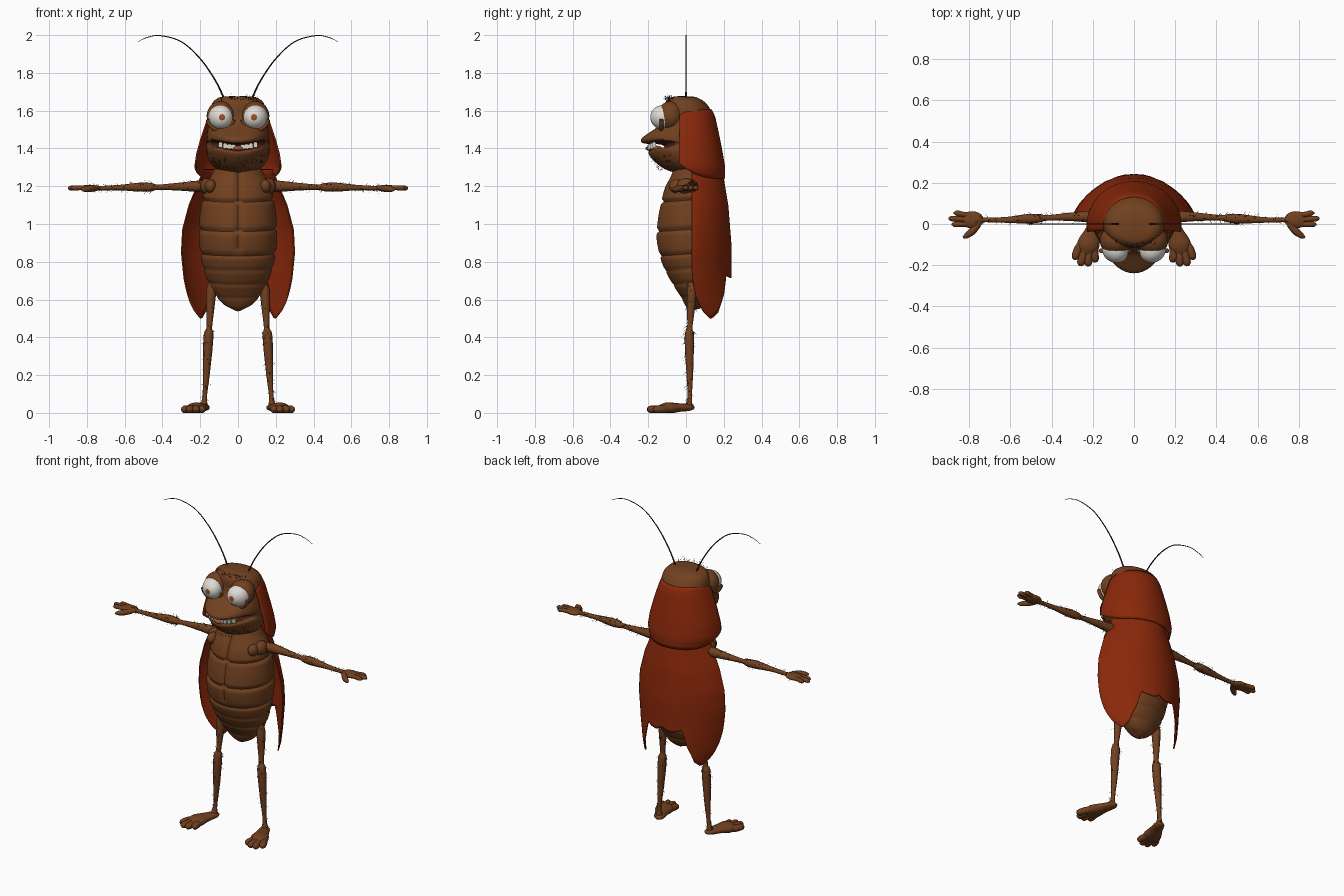
import bpy, bmesh, math, random
from mathutils import Vector

random.seed(4)
if "Cube" in bpy.data.objects:
    bpy.data.objects.remove(bpy.data.objects["Cube"])


def material(name, rgb):
    m = bpy.data.materials.new(name)
    m.use_nodes = True
    m.diffuse_color = (*rgb, 1)
    m.node_tree.nodes["Principled BSDF"].inputs["Base Color"].default_value = (*rgb, 1)
    return m


BROWN = material("brown skin", (0.165, 0.052, 0.014))
RED = material("red shell", (0.25, 0.021, 0.003))
WHITE = material("eye white", (0.75, 0.72, 0.66))
IRIS = material("iris", (0.33, 0.08, 0.025))
MOUTH = material("mouth", (0.06, 0.016, 0.008))
TEETH = material("teeth", (0.7, 0.66, 0.56))
DARK = material("dark bristle", (0.025, 0.014, 0.009))


def finish(name, bm, *mats, angle=60):
    bmesh.ops.recalc_face_normals(bm, faces=bm.faces)
    mesh = bpy.data.meshes.new(name)
    bm.to_mesh(mesh)
    bm.free()
    for m in mats:
        mesh.materials.append(m)
    ob = bpy.data.objects.new(name, mesh)
    bpy.context.collection.objects.link(ob)
    bpy.ops.object.select_all(action="DESELECT")
    ob.select_set(True)
    bpy.context.view_layer.objects.active = ob
    bpy.ops.object.shade_smooth_by_angle(angle=math.radians(angle))
    return ob


def spline(pts, n):
    """Smooth curve through tuples, n steps per span."""
    p = [Vector(q) for q in [pts[0], *pts, pts[-1]]]
    out = []
    for i in range(1, len(p) - 2):
        a, b, c, d = p[i - 1:i + 3]
        for k in range(n):
            t = k / n
            out.append(b + (c - a) * (t / 2) + (2 * a - 5 * b + 4 * c - d) * (t * t / 2)
                       + (3 * b - a - 3 * c + d) * (t ** 3 / 2))
    return out + [p[-1]]


def skin(bm, rings, closed=True):
    """Bridge rows of points, with caps when the rows are closed."""
    rows = [[bm.verts.new(co) for co in r] for r in rings]
    n = len(rows[0])
    for a, b in zip(rows, rows[1:]):
        for i in range(n if closed else n - 1):
            j = (i + 1) % n
            bm.faces.new((a[i], a[j], b[j], b[i]))
    if closed:
        bm.faces.new(rows[0])
        bm.faces.new(rows[-1])


def loft(rings, deform, seg, steps):
    """Rings are (z, half width, front y, centre y, back y)."""
    bm, rows = bmesh.new(), []
    for z, w, yf, yc, yb in spline(rings, steps):
        row = []
        for i in range(seg):
            a = 2 * math.pi * i / seg
            c = math.cos(a)
            row.append(deform(w * math.sin(a), yc - c * ((yc - yf) if c > 0 else (yb - yc)), z, yc, max(c, 0)))
        rows.append(row)
    skin(bm, rows)
    return bm


def tube(bm, pts, s=1, seg=10, steps=4, flat=1.0):
    """Limb through (x, y, z, radius); flat squashes it in z."""
    c, rows = spline(pts, steps), []
    for i, q in enumerate(c):
        t = (c[min(i + 1, len(c) - 1)] - c[max(i - 1, 0)]).to_3d().normalized()
        u = t.cross(Vector((0, 1, 0)) if abs(t.y) < 0.8 else Vector((0, 0, 1))).normalized()
        v, r, row = t.cross(u), max(q[3], 0.001), []
        for k in range(seg):
            a = 2 * math.pi * k / seg
            off = (u * math.cos(a) + v * math.sin(a)) * r
            row.append((s * (q.x + off.x), q.y + off.y, q.z + off.z * flat))
        rows.append(row)
    skin(bm, rows)


def ball(bm, co, size, seg=20):
    g = bmesh.ops.create_uvsphere(bm, u_segments=seg, v_segments=seg // 2 + 2, radius=1)
    for v in g["verts"]:
        v.co = Vector(co) + Vector(v.co[i] * size[i] for i in range(3))


def interp(table, t):
    for (a, p), (b, q) in zip(table, table[1:]):
        if t <= b:
            return p + (q - p) * max(0, (t - a) / (b - a))
    return table[-1][1]


bristles = bmesh.new()


def bristle(co, d, length, r=0.0013):
    d = d.normalized()
    u = d.orthogonal().normalized()
    w = d.cross(u)
    base = [bristles.verts.new(co + u * math.cos(a) * r + w * math.sin(a) * r) for a in (0, 2.1, 4.2)]
    tip = bristles.verts.new(co + d * length)
    for i in range(3):
        bristles.faces.new((base[i], base[(i + 1) % 3], tip))


def fuzz(pts, s, count):
    c = spline(pts, 6)
    for _ in range(count):
        i = random.randrange(len(c) - 1)
        q = c[i].lerp(c[i + 1], random.random())
        t = (c[i + 1] - c[i]).to_3d().normalized()
        d = Vector([random.gauss(0, 1) for _ in range(3)])
        d = (d - t * d.dot(t)).normalized()
        co, d = q.to_3d() + d * q[3] * 0.9, d + t * 0.7
        bristle(Vector((s * co.x, co.y, co.z)), Vector((s * d.x, d.y, d.z)), random.uniform(0.012, 0.028))


# Segmented torso with belly grooves and a midline crease on the chest
GROOVES = ((1.13, 0.08), (0.975, 0.075), (0.845, 0.065), (0.765, 0.04), (0.69, 0.05), (0.62, 0.04))


def belly(x, y, z, yc, front):
    k = 1 - sum(depth * math.exp(-((z - g) / 0.009) ** 2) for g, depth in GROOVES)
    crease = 0.017 * math.exp(-(x / 0.014) ** 2) * front * min(1, max(0, (z - 0.84) * 20))
    return x * k, yc + (y - yc) * k + crease, z - 0.012 * front


torso = [(0.55, 0.02, 0.03, 0.05, 0.07), (0.575, 0.075, 0.0, 0.05, 0.1), (0.63, 0.125, -0.03, 0.045, 0.13),
         (0.7, 0.162, -0.075, 0.04, 0.16), (0.8, 0.192, -0.125, 0.03, 0.185), (0.92, 0.207, -0.157, 0.03, 0.2),
         (1.03, 0.204, -0.152, 0.03, 0.2), (1.12, 0.192, -0.135, 0.03, 0.19), (1.2, 0.175, -0.115, 0.03, 0.17),
         (1.26, 0.14, -0.085, 0.03, 0.15), (1.32, 0.11, -0.06, 0.03, 0.13)]
finish("torso", loft(torso, belly, 72, 11), BROWN)

# Head with projecting snout, open smiling mouth and rounded jaw
skull = [(1.676, 0.04, -0.05, 0, 0.03), (1.667, 0.1, -0.09, 0, 0.065), (1.635, 0.138, -0.112, 0, 0.11),
         (1.57, 0.152, -0.118, 0, 0.148), (1.52, 0.158, -0.145, 0, 0.16), (1.48, 0.163, -0.2, 0, 0.17),
         (1.45, 0.166, -0.237, 0, 0.17), (1.427, 0.166, -0.225, 0, 0.17), (1.42, 0.166, -0.13, 0, 0.17),
         (1.397, 0.166, -0.12, 0, 0.17), (1.388, 0.166, -0.19, 0, 0.17), (1.365, 0.164, -0.195, 0, 0.165),
         (1.32, 0.145, -0.155, 0, 0.15), (1.285, 0.105, -0.1, 0, 0.12), (1.265, 0.03, -0.03, 0, 0.04)]
bm = loft(skull, lambda x, y, z, yc, f: (x, y, z + 1.5 * x * x * f), 48, 4)
for f in bm.faces:
    c = f.calc_center_median()
    lift = c.z - 1.3 * c.x ** 2
    if c.y < -0.05 and abs(c.x) < 0.14 and 1.389 < lift < 1.426:
        f.material_index = 1
finish("head", bm, BROWN, MOUTH)

# Lower teeth on both sides of the tongue
bm = bmesh.new()
for i in (-4, -3, -2, -1, 1, 2, 3, 4):
    x = i * 0.023
    g = bmesh.ops.create_cube(bm, size=1)
    for v in g["verts"]:
        v.co = Vector((x + v.co.x * 0.022, -0.195 + 3 * x * x + v.co.y * 0.02, 1.407 + 1.4 * x * x + v.co.z * 0.028))
bmesh.ops.bevel(bm, geom=bm.edges[:], offset=0.003, segments=2, affect="EDGES")
finish("teeth", bm, TEETH)
bm = bmesh.new()
ball(bm, (0, -0.17, 1.4), (0.04, 0.045, 0.016))
finish("tongue", bm, IRIS)

# Red neck shield wrapping the back of the head
WIDE = [(1.24, 0.215), (1.3, 0.232), (1.37, 0.222), (1.45, 0.2), (1.55, 0.167), (1.62, 0.14)]
DEEP = [(1.24, 0.207), (1.3, 0.208), (1.4, 0.19), (1.5, 0.17), (1.57, 0.154), (1.62, 0.13)]
rows = []
for j in range(19):
    row = []
    for i in range(41):
        u = i / 20 - 1
        top, low = 1.607 - 0.03 * u ** 8, 1.24 + 0.085 * abs(u) ** 5
        z, a = top + (low - top) * j / 18, u * 1.66
        w, d = interp(WIDE, z), interp(DEEP, z)
        row.append((w * math.sin(a), d * math.cos(a) - 0.02 * u ** 4, z))
    rows.append(row)
bm = bmesh.new()
skin(bm, rows, False)
mod = finish("neck_shield", bm, RED).modifiers.new("thickness", "SOLIDIFY")
mod.thickness = 0.009

# Closed wing cases: a curved shell ending in two long outer points
WING_W = [(0.5, 0.24), (0.58, 0.268), (0.7, 0.288), (0.85, 0.302), (0.97, 0.296), (1.1, 0.262), (1.2, 0.22), (1.3, 0.18)]
WING_D = [(0.5, 0.27), (0.6, 0.255), (0.75, 0.24), (0.9, 0.24), (1.1, 0.224), (1.3, 0.19)]
HEM = [(0, 0.735), (0.1, 0.715), (0.2, 0.72), (0.27, 0.735), (0.36, 0.63), (0.5, 0.53), (0.62, 0.495),
       (0.74, 0.54), (0.88, 0.64), (1, 0.78)]
rows = []
for j in range(31):
    row = []
    for i in range(61):
        u = i / 30 - 1
        z = 1.29 + (interp(HEM, abs(u)) - 1.29) * j / 30
        a = u * math.pi / 2
        row.append((interp(WING_W, z) * math.sin(a),
                    0.03 + (interp(WING_D, z) - 0.03) * max(math.cos(a), 0) ** 1.5, z))
    rows.append(row)
bm = bmesh.new()
skin(bm, rows, False)
mod = finish("wing_cases", bm, RED).modifiers.new("thickness", "SOLIDIFY")
mod.thickness = 0.007

for s, side in ((1, "left"), (-1, "right")):
    # Eye with an iris painted on the faces around its front pole
    bm = bmesh.new()
    bmesh.ops.create_uvsphere(bm, u_segments=32, v_segments=24, radius=0.064)
    for f in bm.faces:
        f.material_index = int(f.calc_center_median().normalized().z > 0.965)
    for v in bm.verts:
        v.co = Vector((s * 0.092 + v.co.x - s * v.co.z * 0.12, -0.125 - v.co.z, 1.565 + v.co.y))
    finish(side + "_eye", bm, WHITE, IRIS)

    # Bulging socket behind the eye and the bag under it
    bm = bmesh.new()
    ball(bm, (s * 0.09, -0.082, 1.572), (0.076, 0.07, 0.078), 32)
    bag = [math.radians(a) for a in range(190, 351, 20)]
    tube(bm, [(0.092 + 0.069 * math.cos(a), -0.13, 1.565 + 0.069 * math.sin(a), 0.011) for a in bag], s)
    finish(side + "_eye_socket", bm, BROWN)

    # Antenna
    feeler = [(0.072, 0, 1.66, 0.005), (0.12, 0, 1.76, 0.004), (0.2, 0, 1.875, 0.0035), (0.3, 0, 1.965, 0.003),
              (0.41, 0, 1.997, 0.0025), (0.48, 0, 1.988, 0.002), (0.53, 0, 1.965, 0.001)]
    bm = bmesh.new()
    tube(bm, feeler, s, 6, 6)
    finish(side + "_antenna", bm, DARK)

    # Arm with shoulder, elbow and wrist swellings
    arm = [(0.15, 0.03, 1.2, 0.02), (0.2, 0.035, 1.2, 0.03), (0.3, 0.035, 1.198, 0.022), (0.42, 0.03, 1.195, 0.014),
           (0.46, 0.028, 1.195, 0.022), (0.52, 0.025, 1.195, 0.024), (0.62, 0.02, 1.193, 0.015),
           (0.72, 0.02, 1.19, 0.012), (0.76, 0.02, 1.19, 0.016)]
    bm = bmesh.new()
    tube(bm, arm, s)
    ball(bm, (s * 0.165, 0.0, 1.2), (0.035, 0.05, 0.042))
    ball(bm, (s * 0.145, -0.05, 1.2), (0.03, 0.04, 0.036))
    finish(side + "_arm", bm, BROWN)
    fuzz(arm, s, 100)

    # Hand with three fingers and a thumb
    bm = bmesh.new()
    ball(bm, (s * 0.785, 0.02, 1.19), (0.055, 0.042, 0.018))
    for y0, y1, x1 in ((0.042, 0.053, 0.875), (0.02, 0.026, 0.9), (0.0, -0.002, 0.885)):
        tube(bm, [(0.79, y0, 1.19, 0.013), (0.835, (y0 + y1) / 2, 1.192, 0.013), (x1 - 0.015, y1, 1.19, 0.013),
                  (x1, y1, 1.188, 0.004)], s, 8)
    tube(bm, [(0.755, 0, 1.19, 0.016), (0.785, -0.035, 1.187, 0.018), (0.815, -0.058, 1.183, 0.013),
              (0.83, -0.066, 1.182, 0.004)], s, 8)
    finish(side + "_hand", bm, BROWN)

    # Leg with knee
    leg = [(0.13, 0.03, 0.7, 0.02), (0.142, 0.03, 0.64, 0.027), (0.148, 0.025, 0.53, 0.02), (0.152, 0.02, 0.45, 0.015),
           (0.155, 0.018, 0.42, 0.025), (0.16, 0.018, 0.34, 0.025), (0.168, 0.02, 0.2, 0.018),
           (0.176, 0.02, 0.09, 0.012), (0.18, 0.015, 0.04, 0.02)]
    bm = bmesh.new()
    tube(bm, leg, s)
    finish(side + "_leg", bm, BROWN)
    fuzz(leg, s, 65)

    # Foot, flattened and turned out, with four toes
    bm = bmesh.new()
    tube(bm, [(0.172, 0.042, 0.025, 0.012), (0.178, 0.02, 0.028, 0.03), (0.2, -0.04, 0.028, 0.04),
              (0.222, -0.1, 0.024, 0.054), (0.234, -0.14, 0.02, 0.035)], s, 16, flat=0.58)
    for x, y in ((0.19, -0.172), (0.223, -0.192), (0.257, -0.19), (0.284, -0.16)):
        tube(bm, [(0.19 + (x - 0.19) * 0.5, -0.07, 0.022, 0.016), (0.21 + (x - 0.21) * 0.8, y + 0.04, 0.02, 0.021),
                  (x, y, 0.018, 0.019), (x + 0.002, y - 0.014, 0.016, 0.006)], s, 10)
    for v in bm.verts:
        v.co.z = max(v.co.z, 0)
    finish(side + "_foot", bm, BROWN)

# Bristles on the brow and jaw
for _ in range(45):
    x = random.uniform(-0.1, 0.1)
    co = Vector((x, -0.1 + 2 * x * x + random.uniform(-0.01, 0.03), 1.657 - 1.2 * x * x))
    bristle(co, Vector((x * 3, -0.3 + random.gauss(0, 0.3), 1)), random.uniform(0.02, 0.045))
for _ in range(55):
    a, z = random.uniform(-1.3, 1.3), random.uniform(1.29, 1.36)
    k = interp([(1.29, 0.72), (1.32, 0.88), (1.36, 0.98)], z)
    co = Vector((0.164 * k * math.sin(a), -0.19 * k * math.cos(a), z + 0.02 * math.sin(a) ** 2))
    bristle(co, Vector((math.sin(a), -math.cos(a), -1.6)), random.uniform(0.01, 0.02))
finish("bristles", bristles, DARK)
